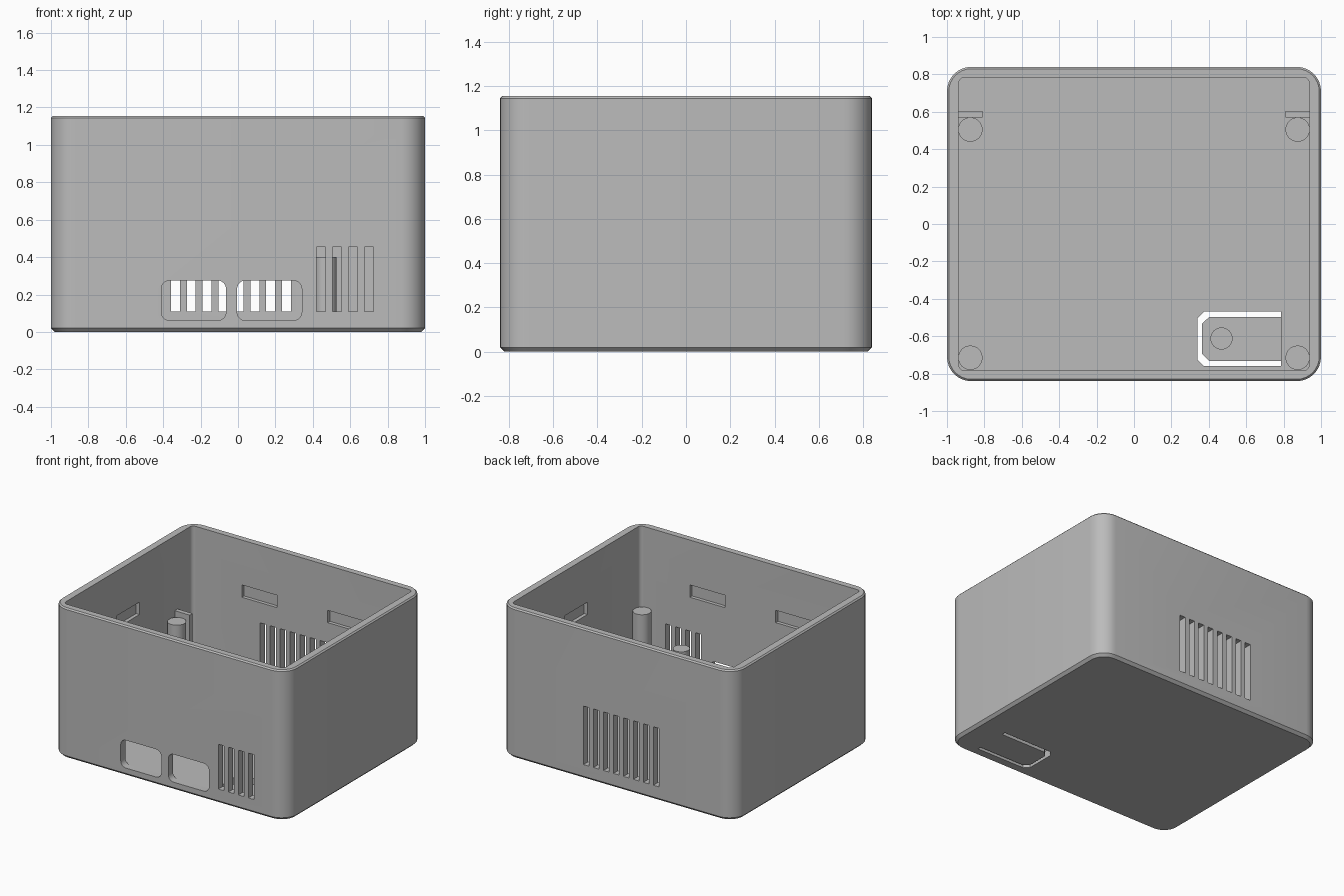
import bpy, bmesh, math

if "Cube" in bpy.data.objects:
    bpy.data.objects.remove(bpy.data.objects["Cube"])

grey = bpy.data.materials.new("grey_plastic")
grey.diffuse_color = (0.50, 0.50, 0.50, 1)
grey.use_nodes = True
grey.node_tree.nodes["Principled BSDF"].inputs["Base Color"].default_value = grey.diffuse_color


def rounded(hx, hy, r, n=8):
    """Rounded rectangle outline, counter-clockwise."""
    pts = []
    for k, (sx, sy) in enumerate([(1, 1), (-1, 1), (-1, -1), (1, -1)]):
        for i in range(n + 1):
            a = math.radians(90 * k + 90 * i / n)
            pts.append((sx * (hx - r) + r * math.cos(a),
                        sy * (hy - r) + r * math.sin(a)))
    return pts


def loft(bm, rings):
    """Closed solid through equal-length rings of 3D points."""
    vs = [[bm.verts.new(p) for p in ring] for ring in rings]
    n = len(vs[0])
    for a, b in zip(vs, vs[1:]):
        for i in range(n):
            j = (i + 1) % n
            bm.faces.new((a[i], a[j], b[j], b[i]))
    bm.faces.new(vs[0][::-1])
    bm.faces.new(vs[-1])


def prism(bm, pts, z0, z1):
    loft(bm, [[(x, y, z) for x, y in pts] for z in (z0, z1)])


def block(bm, x0, x1, y0, y1, z0, z1):
    prism(bm, [(x0, y0), (x1, y0), (x1, y1), (x0, y1)], z0, z1)


def finish(name, bm):
    bmesh.ops.recalc_face_normals(bm, faces=bm.faces)
    me = bpy.data.meshes.new(name)
    bm.to_mesh(me)
    bm.free()
    me.materials.append(grey)
    ob = bpy.data.objects.new(name, me)
    bpy.context.collection.objects.link(ob)
    return ob


def select(ob):
    bpy.ops.object.select_all(action='DESELECT')
    ob.select_set(True)
    bpy.context.view_layer.objects.active = ob


def smooth(ob):
    select(ob)
    bpy.ops.object.shade_smooth_by_angle(angle=math.radians(30))


def cut(target, bm):
    cutter = finish("cutter", bm)
    cutter.hide_render = True
    mod = target.modifiers.new("cut", 'BOOLEAN')
    mod.operation = 'DIFFERENCE'
    mod.solver = 'EXACT'
    mod.object = cutter
    select(target)
    bpy.ops.object.modifier_apply(modifier=mod.name)
    bpy.data.objects.remove(cutter, do_unlink=True)


# Open case: chamfered outside, rim, inner walls and floor in one loft
HX, HY, H, FLOOR = 1.0, 0.84, 1.155, 0.06
IX, IY = 0.937, 0.783
sections = [(HX - 0.02, HY - 0.02, 0.11, 0), (HX, HY, 0.13, 0.02),
            (HX, HY, 0.13, H - 0.01), (HX - 0.01, HY - 0.01, 0.12, H),
            (IX, IY, 0.03, H), (IX, IY, 0.03, FLOOR)]
bm = bmesh.new()
loft(bm, [[(x, y, z) for x, y in rounded(hx, hy, r)] for hx, hy, r, z in sections])
case = finish("case", bm)

# Vent slots, connector ports and inner latch pockets
bm = bmesh.new()
for i in range(4):
    x = 0.445 + 0.085 * i
    block(bm, x - 0.024, x + 0.024, -0.9, -0.7, 0.11, 0.455)
for i in range(8):
    x = -0.335 + 0.085 * i
    block(bm, x - 0.024, x + 0.024, 0.7, 0.9, 0.11, 0.56)
for cx in (-0.237, 0.168):
    outline = rounded(0.173, 0.107, 0.045, 6)
    loft(bm, [[(cx + u, y, 0.168 + v) for u, v in outline] for y in (-0.9, -0.7)])
for s in (-1, 1):
    for cx in (-0.365, 0.365):
        y0, y1 = sorted((s * 0.75, s * 0.81))
        block(bm, cx - 0.15, cx + 0.15, y0, y1, 0.715, 0.81)
    x0, x1 = sorted((s * 0.9, s * 0.965))
    block(bm, x0, x1, -0.14, 0.14, 0.715, 0.81)
cut(case, bm)

# Flexible button tongue: thinned floor, then a U-shaped gap around it
bm = bmesh.new()
prism(bm, [(0.785, -0.485), (0.385, -0.485), (0.352, -0.518),
           (0.352, -0.712), (0.385, -0.745), (0.785, -0.745)][::-1], 0.03, 0.2)
cut(case, bm)
bm = bmesh.new()
prism(bm, [(0.787, -0.468), (0.375, -0.468), (0.34, -0.503),
           (0.34, -0.725), (0.375, -0.76), (0.787, -0.76),
           (0.787, -0.733), (0.402, -0.733), (0.364, -0.695),
           (0.364, -0.533), (0.402, -0.497), (0.787, -0.497)], -0.1, 0.2)
cut(case, bm)
smooth(case)


def post(name, x, y, r, z0, z1):
    bm = bmesh.new()
    prism(bm, [(x + r * math.cos(math.tau * i / 32), y + r * math.sin(math.tau * i / 32))
               for i in range(32)], z0, z1)
    smooth(finish(name, bm))


# Button pin, corner posts and the rear stop tabs
post("button_pin", 0.468, -0.612, 0.059, 0.02, 0.40)
for s, side in ((-1, "left"), (1, "right")):
    post("front_post_" + side, s * 0.875, -0.715, 0.065, 0.04, 0.54)
    post("rear_post_" + side, s * 0.875, 0.505, 0.065, 0.04, 0.54)
    bm = bmesh.new()
    x0, x1 = sorted((s * 0.81, s * 0.945))
    block(bm, x0, x1, 0.57, 0.605, 0.04, 0.58)
    finish("rear_tab_" + side, bm)
